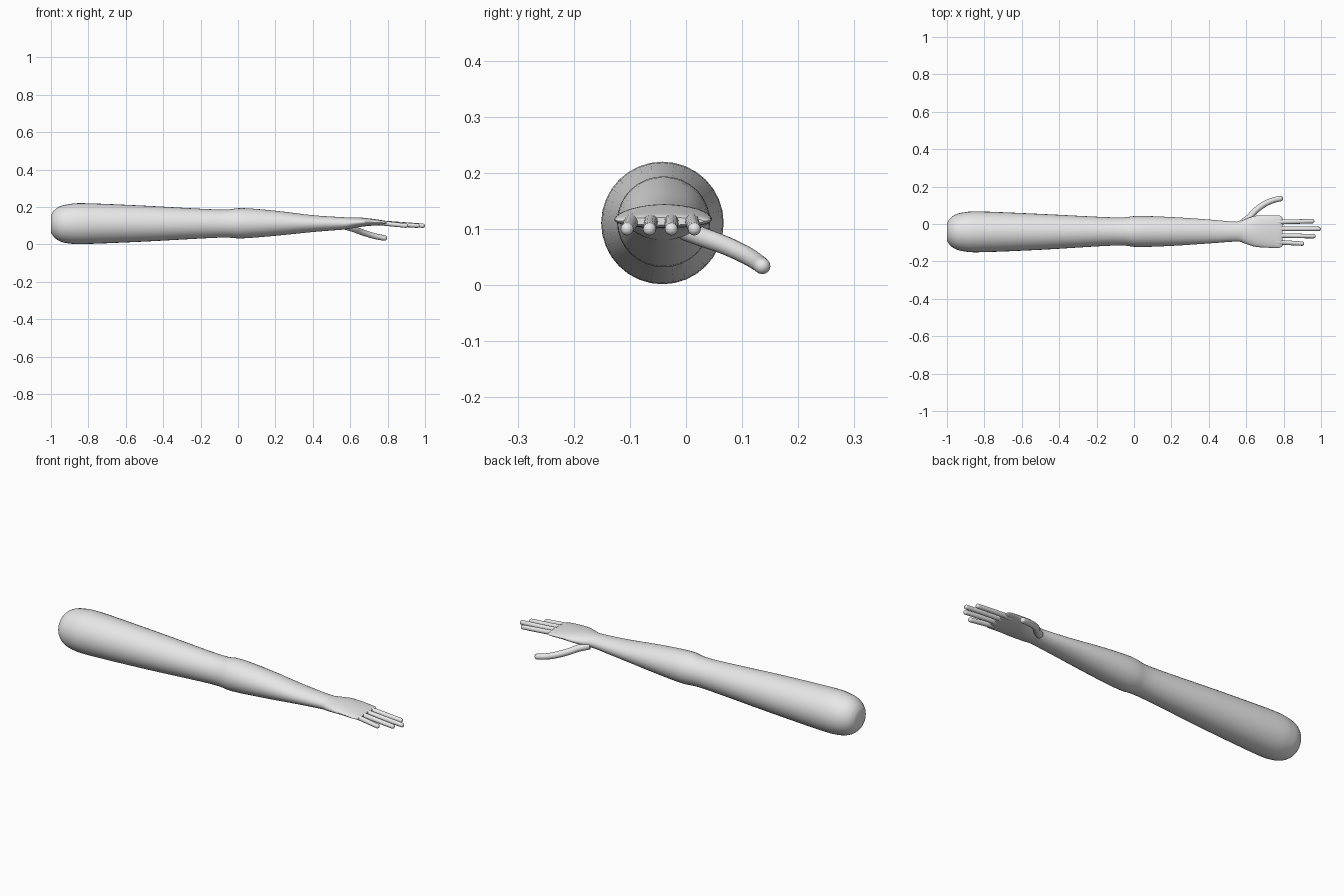
import bpy, bmesh, math
from mathutils import Vector

if "Cube" in bpy.data.objects:
    bpy.data.objects.remove(bpy.data.objects["Cube"])

skin = bpy.data.materials.new("light grey")
skin.diffuse_color = (0.8, 0.8, 0.8, 1)
skin.use_nodes = True
skin.node_tree.nodes["Principled BSDF"].inputs["Base Color"].default_value = skin.diffuse_color


def catmull(pts, steps):
    """Smoothly resample rows of numbers."""
    rows = [Vector(p) for p in pts]
    out = []
    for i in range(len(rows) - 1):
        a, b = rows[max(i - 1, 0)], rows[i]
        c, d = rows[i + 1], rows[min(i + 2, len(rows) - 1)]
        for k in range(steps):
            t = k / steps
            out.append(0.5 * (2 * b + (c - a) * t + (2 * a - 5 * b + 4 * c - d) * t * t
                              + (3 * b - a - 3 * c + d) * t ** 3))
    return out + [rows[-1]]


def loft(name, rings):
    """Skin a list of point rings and close both ends."""
    bm = bmesh.new()
    loops = [[bm.verts.new(p) for p in ring] for ring in rings]
    n = len(loops[0])
    for a, b in zip(loops, loops[1:]):
        for i in range(n):
            bm.faces.new((a[i], a[(i + 1) % n], b[(i + 1) % n], b[i]))
    bm.faces.new(loops[0])
    bm.faces.new(loops[-1])
    bmesh.ops.recalc_face_normals(bm, faces=bm.faces)
    mesh = bpy.data.meshes.new(name)
    bm.to_mesh(mesh)
    bm.free()
    mesh.materials.append(skin)
    obj = bpy.data.objects.new(name, mesh)
    bpy.context.collection.objects.link(obj)
    bpy.ops.object.select_all(action='DESELECT')
    obj.select_set(True)
    bpy.context.view_layer.objects.active = obj
    bpy.ops.object.shade_smooth_by_angle(angle=math.radians(40))
    return obj


def ellipse(x, y, z, ry, rz, n=32):
    return [(x, y + ry * math.cos(2 * math.pi * i / n),
             z + rz * math.sin(2 * math.pi * i / n)) for i in range(n)]


def digit(name, path, radii, n=16):
    """Tube along a path with a rounded tip."""
    path = [Vector(p) for p in path]
    rings = []

    def ring(c, d, r):
        u = d.cross(Vector((0, 0, 1))).normalized()
        v = u.cross(d)
        rings.append([c + r * (u * math.cos(2 * math.pi * i / n)
                               + v * math.sin(2 * math.pi * i / n)) for i in range(n)])
    last = len(path) - 1
    for i, p in enumerate(path):
        d = (path[min(i + 1, last)] - path[max(i - 1, 0)]).normalized()
        ring(p, d, radii[0] + (radii[1] - radii[0]) * i / last)
    for k in range(1, 6):
        a = k * math.pi / 11
        ring(path[-1] + d * radii[1] * math.sin(a), d, radii[1] * math.cos(a))
    return loft(name, rings)


# Arm and palm: x, centre y, centre z, half width, half height
sections = [
    (-1.0, -0.042, 0.11, 0.045, 0.045), (-0.985, -0.042, 0.11, 0.07, 0.07),
    (-0.955, -0.042, 0.11, 0.092, 0.092), (-0.91, -0.042, 0.11, 0.104, 0.104),
    (-0.82, -0.042, 0.111, 0.109, 0.109), (-0.5, -0.042, 0.111, 0.096, 0.096),
    (-0.1, -0.040, 0.111, 0.075, 0.075), (0.02, -0.040, 0.113, 0.083, 0.081),
    (0.2, -0.040, 0.113, 0.077, 0.067), (0.4, -0.040, 0.111, 0.064, 0.045),
    (0.55, -0.041, 0.112, 0.053, 0.034), (0.59, -0.040, 0.113, 0.064, 0.031),
    (0.645, -0.039, 0.118, 0.082, 0.026), (0.70, -0.040, 0.119, 0.086, 0.020),
    (0.765, -0.041, 0.116, 0.087, 0.014), (0.785, -0.041, 0.115, 0.083, 0.011),
    (0.795, -0.041, 0.114, 0.072, 0.007)]
loft("arm", [ellipse(*s) for s in catmull(sections, 4)])

# Fingers: centre y at the knuckle, centre y at the tip, tip x
for name, y0, y1, tip in (("index_finger", 0.010, 0.015, 0.965),
                          ("middle_finger", -0.026, -0.026, 1.0),
                          ("ring_finger", -0.062, -0.065, 0.972),
                          ("little_finger", -0.096, -0.105, 0.91)):
    end = tip - 0.012
    path = [(0.75 + (end - 0.75) * t, y0 + (y1 - y0) * t, 0.116 - 0.016 * t)
            for t in (0, 0.35, 0.7, 1)]
    digit(name, path, (0.013, 0.0115))

# Thumb: curved tube leaving the wrist
thumb = [(0.57, 0.0, 0.097), (0.615, 0.034, 0.084), (0.65, 0.072, 0.070),
         (0.70, 0.108, 0.053), (0.745, 0.127, 0.041), (0.783, 0.136, 0.034)]
digit("thumb", catmull(thumb, 4), (0.018, 0.0145))
